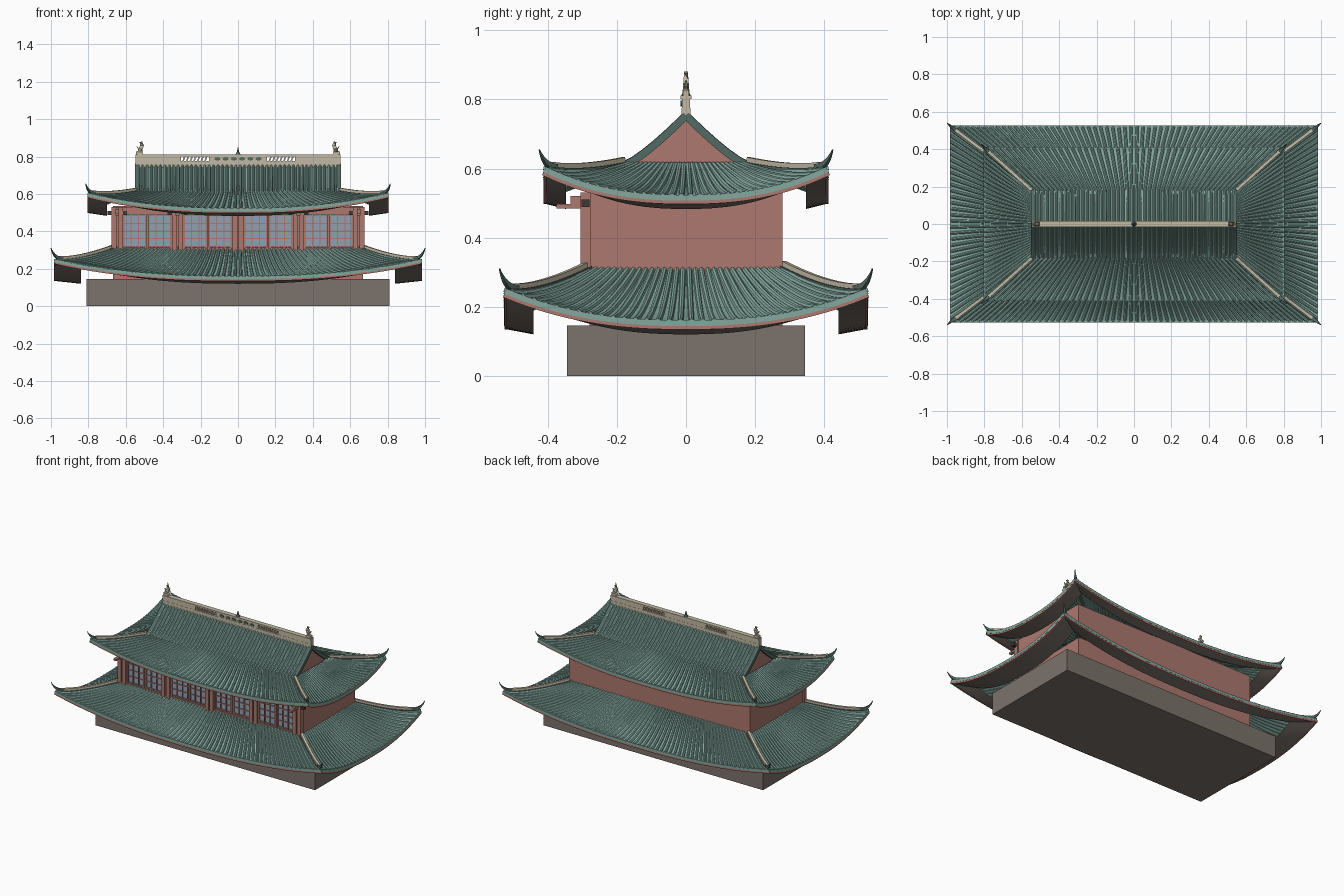
import bpy, bmesh, math
from mathutils import Vector, Matrix

cube = bpy.data.objects.get("Cube")
if cube:
    bpy.data.objects.remove(cube, do_unlink=True)


def material(name, *rgb):
    m = bpy.data.materials.new(name)
    col = [((c / 255 + 0.055) / 1.055) ** 2.4 for c in rgb] + [1]
    m.use_nodes = True
    m.diffuse_color = col
    m.node_tree.nodes["Principled BSDF"].inputs["Base Color"].default_value = col
    return m


TILE = material("teal tile", 132, 168, 158)
TRIM = material("dark teal trim", 84, 106, 100)
WALL = material("red clay wall", 172, 120, 110)
STONE = material("grey brown stone", 124, 114, 108)
TAN = material("tan ridge", 196, 186, 164)
GLASS = material("window glass", 146, 160, 178)
DARK = material("dark bracket", 62, 56, 54)


def finish(bm, name, mat, smooth=False, fix=True):
    if fix:
        bmesh.ops.recalc_face_normals(bm, faces=bm.faces)
    me = bpy.data.meshes.new(name)
    bm.to_mesh(me)
    bm.free()
    me.materials.append(mat)
    for p in me.polygons:
        p.use_smooth = smooth
    ob = bpy.data.objects.new(name, me)
    bpy.context.collection.objects.link(ob)
    return ob


def box(bm, x0, x1, y0, y1, z0, z1):
    m = Matrix.LocRotScale(Vector(((x0 + x1) / 2, (y0 + y1) / 2, (z0 + z1) / 2)), None,
                           Vector((x1 - x0, y1 - y0, z1 - z0)))
    bmesh.ops.create_cube(bm, size=1, matrix=m)


def sweep(bm, pts, section, taper=lambda f: 1, closed=True):
    """Carry a (side, up) section along a path."""
    rings, n = [], len(pts)
    for i, p in enumerate(pts):
        tan = (pts[min(i + 1, n - 1)] - pts[max(i - 1, 0)]).normalized()
        side = tan.cross(Vector((0, 0, 1))).normalized()
        up = side.cross(tan)
        k = taper(i / (n - 1))
        rings.append([bm.verts.new(p + side * a * k + up * b * k) for a, b in section])
    m = len(section)
    for a, b in zip(rings, rings[1:]):
        for j in range(m):
            bm.faces.new((a[j], a[(j + 1) % m], b[(j + 1) % m], b[j]))
    if closed:
        bm.faces.new(rings[0])
        bm.faces.new(rings[-1])


def rect(w, lo, hi):
    return [(-w, lo), (w, lo), (w, hi), (-w, hi)]


def sheet(bm, fn, ns, nt):
    """Grid surface over s in -1..1 and t in 0..1."""
    g = [[bm.verts.new(fn(2 * i / ns - 1, j / nt)) for j in range(nt + 1)] for i in range(ns + 1)]
    for i in range(ns):
        for j in range(nt):
            bm.faces.new((g[i][j], g[i][j + 1], g[i + 1][j + 1], g[i + 1][j]))


def place(side, along, out, z):
    return Vector([(along, -out, z), (-along, out, z), (out, along, z), (-out, -along, z)][side])


RIB = [(0.0085 * math.cos(a * math.pi / 4), 0.011 * math.sin(a * math.pi / 4)) for a in range(5)]


def gable_z(v):
    return 0.61 + 0.145 * (1 - v) ** 1.25


def roof(name, top, eave, z_top, z_eave, lift, soffit, ribs, tip, gabled):
    def surf(side, s, t, dz=0):
        a, o = (0, 1) if side < 2 else (1, 0)
        along = top[a] + (eave[a] - top[a]) * t
        out = top[o] + (eave[o] - top[o]) * t
        z = z_eave + (z_top - z_eave) * (1 - t) ** 1.4 + lift * t * abs(s) ** 2.4
        return place(side, along * s, out, z + dz)

    def gable(side, s, v):
        return place(side, s * top[0], top[1] * v, gable_z(v))

    tiles, tubes, trim, red, under = [bmesh.new() for _ in range(5)]
    for side in range(4):
        sheet(tiles, lambda s, t: surf(side, s, t), 28, 9)
        upper = gabled and side < 2
        if upper:
            sheet(tiles, lambda s, t: gable(side, s, t), 2, 8)
        # rounded tile rows fanning towards the corners
        n = ribs[0 if side < 2 else 1]
        for i in range(n):
            s = (2 * i + 1) / n - 1
            path = [gable(side, s, v / 6) for v in range(6)] if upper else []
            path += [surf(side, s, t / 8) for t in range(9)]
            sweep(tubes, path, RIB)
        # eave edge in two bands
        edge = [surf(side, i / 14 - 1, 1) for i in range(29)]
        sweep(trim, edge, rect(0.005, -0.011, 0.006))
        sweep(red, edge, rect(0.004, -0.021, -0.011))
        # soffit strip, mitred at the corners
        a, o = (0, 1) if side < 2 else (1, 0)
        sheet(under, lambda s, t: place(
            side, s * (eave[a] - soffit[a] * (1 - t)), eave[o] - soffit[o] * (1 - t),
            z_eave - 0.035 + 0.015 * t + lift * abs(s) ** 2.4), 28, 1)
    bmesh.ops.reverse_faces(under, faces=under.faces)
    finish(tiles, name + "_roof_tiles", TILE, True, False)
    finish(tubes, name + "_roof_tile_rows", TILE)
    finish(trim, name + "_eave_edge", TILE)
    finish(red, name + "_eave_fascia", WALL)
    finish(under, name + "_soffit", STONE, True, False)

    # hip ridges ending in upturned horns
    hips, caps, horns = [bmesh.new() for _ in range(3)]
    for side in range(2):
        for s in (-1, 1):
            path = [surf(side, s, t / 12) for t in range(12)]
            sweep(caps, path, rect(0.014, -0.004, 0.009))
            sweep(hips, path, rect(0.008, 0.008, 0.023))
            sx, sy = (1 if path[0].x > 0 else -1), (1 if path[0].y > 0 else -1)
            a, c = surf(side, s, 0.88, 0.006), surf(side, s, 1, 0.01)
            e = Vector((sx * tip[0], sy * tip[1], tip[2]))
            b = c + Vector((0.003 * sx, 0.003 * sy, 0))
            curve = [a * (1 - f) ** 2 + b * 2 * f * (1 - f) + e * f * f for f in [i / 8 for i in range(9)]]
            sweep(horns, curve, rect(0.012, -0.01, 0.012), lambda f: 1 - 0.88 * f)
    finish(hips, name + "_hip_ridges", TAN)
    finish(caps, name + "_hip_ridge_beds", TRIM)
    finish(horns, name + "_corner_horns", TRIM)


roof("lower", (0.655, 0.28), (0.98, 0.522), 0.31, 0.155, 0.092, (0.14, 0.08), (60, 32),
     (1.0, 0.54, 0.31), False)
roof("upper", (0.545, 0.18), (0.80, 0.408), 0.61, 0.518, 0.082, (0.10, 0.06), (46, 30),
     (0.815, 0.425, 0.655), True)

# gable walls and rake edges
gables, rakes = bmesh.new(), bmesh.new()
for sx in (-1, 1):
    vs = [k / 8 for k in range(-8, 9)]
    gables.faces.new([gables.verts.new((sx * 0.536, 0.18 * v, gable_z(abs(v)) - 0.006)) for v in vs])
    for sy in (-1, 1):
        sweep(rakes, [Vector((sx * 0.542, sy * 0.18 * k / 8, gable_z(k / 8))) for k in range(9)],
              rect(0.009, -0.012, 0.01))
finish(gables, "gable_walls", WALL)
finish(rakes, "gable_rakes", TRIM)

# base and main hall
bm = bmesh.new()
box(bm, -0.81, 0.81, -0.345, 0.345, 0, 0.145)
finish(bm, "stone_base", STONE)
bm = bmesh.new()
box(bm, -0.668, 0.668, -0.28, 0.28, 0.145, 0.535)
finish(bm, "hall_walls", WALL)

# front: posts, beams, windows and brackets
posts, glass, bars, brackets, arms = [bmesh.new() for _ in range(5)]
for k in range(-2, 3):
    x = k * 0.323
    for dx in (-0.017, 0.017):
        box(posts, x + dx - 0.013, x + dx + 0.013, -0.305, -0.275, 0.22, 0.53)
    box(arms, x - 0.01, x + 0.01, -0.375, -0.3, 0.484, 0.497)
    box(arms, x - 0.01, x + 0.01, -0.335, -0.3, 0.497, 0.52)
    for dx in (-0.042, 0.042):
        box(brackets, x + dx - 0.011, x + dx + 0.011, -0.302, -0.28, 0.488, 0.51)
for z0, z1 in ((0.25, 0.315), (0.49, 0.53)):
    box(posts, -0.66, 0.66, -0.296, -0.275, z0, z1)
for k in range(-2, 2):
    mid = (k + 0.5) * 0.323
    for sgn in (-1, 1):
        c = mid + sgn * 0.067
        box(glass, c - 0.062, c + 0.062, -0.284, -0.279, 0.31, 0.495)
        for i in range(4):
            x, w = c - 0.06 + 0.04 * i, 0.005 if i in (0, 3) else 0.0025
            box(bars, x - w, x + w, -0.291, -0.28, 0.31, 0.495)
        for i in range(5):
            z = 0.32 + 0.041 * i
            box(bars, c - 0.062, c + 0.062, -0.289, -0.28, z - 0.003, z + 0.003)
finish(posts, "front_posts_and_beams", WALL)
finish(glass, "window_panes", GLASS)
finish(bars, "window_lattice", WALL)
finish(brackets, "post_brackets", DARK)
finish(arms, "eave_support_arms", WALL)

# main ridge with pierced panels
ridge, knots = bmesh.new(), bmesh.new()
box(ridge, -0.547, 0.547, -0.013, 0.013, 0.742, 0.775)
box(ridge, -0.547, 0.547, -0.016, 0.016, 0.801, 0.811)
box(ridge, -0.155, 0.155, -0.012, 0.012, 0.775, 0.801)
for s in (-1, 1):
    box(ridge, *sorted((s * 0.305, s * 0.547)), -0.012, 0.012, 0.775, 0.801)
    for i in range(7):
        x = s * (0.172 + 0.0195 * i)
        sweep(ridge, [Vector((x - 0.006, 0, 0.772)), Vector((x + 0.006, 0, 0.804))], rect(0.01, -0.004, 0.004))
for i in range(6):
    m = Matrix.Translation((-0.11 + 0.044 * i, -0.014, 0.788)) @ Matrix.Rotation(math.pi / 2, 4, 'X')
    m = m @ Matrix.Diagonal((1.5, 0.8, 1, 1))
    bmesh.ops.create_cone(knots, cap_ends=True, segments=12, radius1=0.011, radius2=0.011, depth=0.005, matrix=m)
finish(ridge, "main_ridge", TAN)
finish(knots, "ridge_knots", TRIM)

# ridge end finials and centre spike
fin = bmesh.new()
for s in (-1, 1):
    body = [(0.52, 0.806), (0.524, 0.825), (0.521, 0.842), (0.513, 0.858), (0.519, 0.879)]
    sweep(fin, [Vector((s * x, 0, z)) for x, z in body], rect(0.011, -0.015, 0.015), lambda f: 1 - 0.5 * f)
    box(fin, *sorted((s * 0.525, s * 0.545)), -0.007, 0.007, 0.81, 0.828)
    sweep(fin, [Vector((s * x, 0, z)) for x, z in ((0.516, 0.835), (0.532, 0.842), (0.541, 0.855))],
          rect(0.006, -0.006, 0.006), lambda f: 1 - 0.7 * f)
finish(fin, "ridge_end_finials", TAN)
bm = bmesh.new()
for r0, r1, z, d in ((0.014, 0.009, 0.816, 0.012), (0.008, 0.001, 0.835, 0.028)):
    bmesh.ops.create_cone(bm, cap_ends=True, segments=10, radius1=r0, radius2=r1, depth=d,
                          matrix=Matrix.Translation((0, 0, z)))
finish(bm, "ridge_centre_spike", TRIM)
